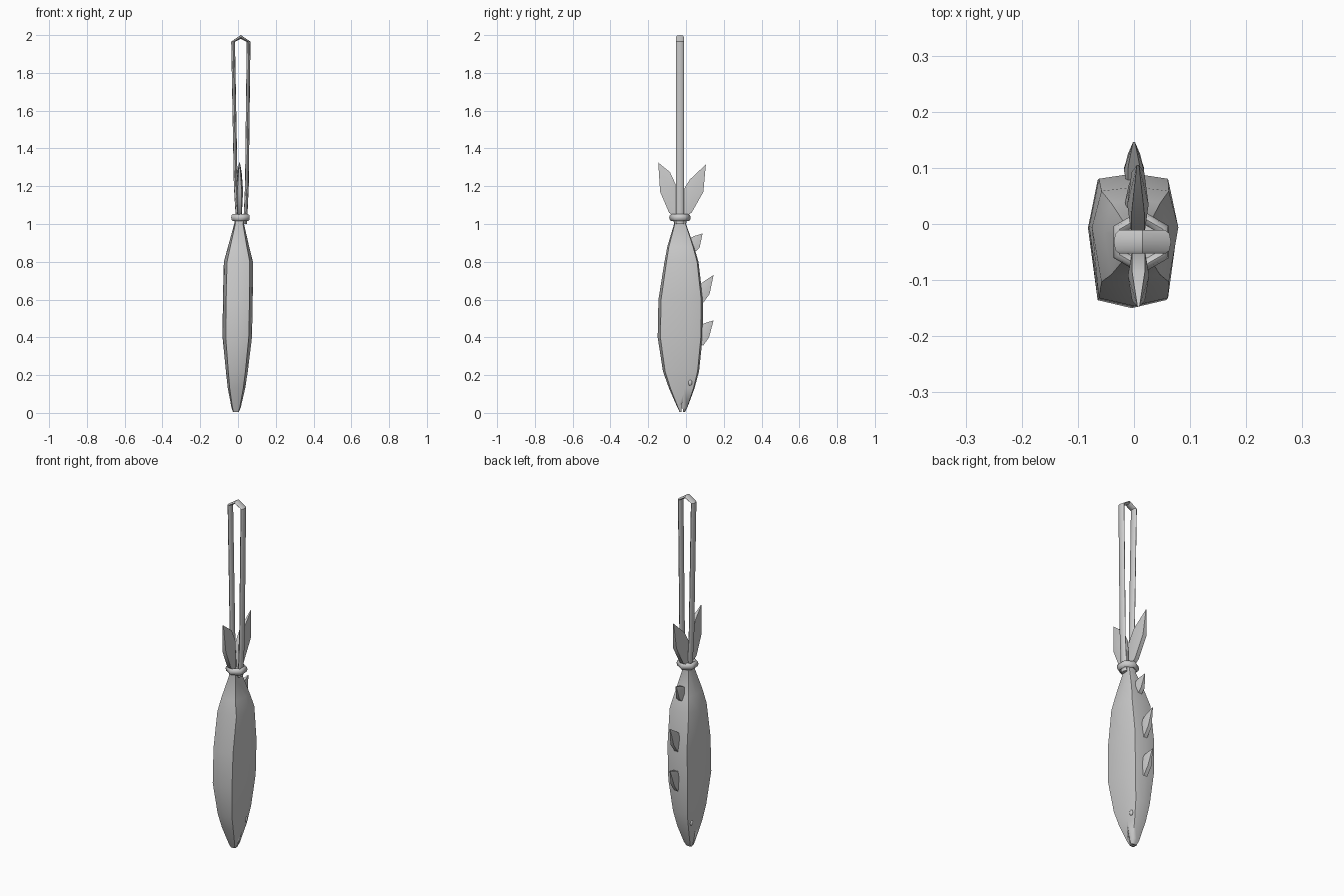
import bpy, bmesh, math
from mathutils import Vector

if "Cube" in bpy.data.objects:
    bpy.data.objects.remove(bpy.data.objects["Cube"])

grey = bpy.data.materials.new("plain grey")
grey.use_nodes = True
grey.diffuse_color = (0.6, 0.6, 0.6, 1)
grey.node_tree.nodes["Principled BSDF"].inputs["Base Color"].default_value = (0.6, 0.6, 0.6, 1)


def finish(name, bm, angle=60):
    bmesh.ops.recalc_face_normals(bm, faces=bm.faces[:])
    mesh = bpy.data.meshes.new(name)
    bm.to_mesh(mesh)
    bm.free()
    mesh.materials.append(grey)
    ob = bpy.data.objects.new(name, mesh)
    bpy.context.collection.objects.link(ob)
    bpy.ops.object.select_all(action='DESELECT')
    ob.select_set(True)
    bpy.context.view_layer.objects.active = ob
    bpy.ops.object.shade_smooth_by_angle(angle=math.radians(angle))
    return ob


def loft(name, rings, closed=False, angle=60):
    """Skin a list of equal-length point rings, capping open ends."""
    bm = bmesh.new()
    loops = [[bm.verts.new(p) for p in ring] for ring in rings]
    n = len(loops[0])
    pairs = list(zip(loops, loops[1:]))
    if closed:
        pairs.append((loops[-1], loops[0]))
    for a, b in pairs:
        for i in range(n):
            j = (i + 1) % n
            bm.faces.new((a[i], a[j], b[j], b[i]))
    if not closed:
        bm.faces.new(loops[0])
        bm.faces.new(loops[-1])
    return finish(name, bm, angle)


def fin(name, outline, x, half):
    """Plump leaf-like fin: full-width spine inside a thin outline in the y-z plane."""
    bm = bmesh.new()
    mid = sum((Vector(p) for p in outline), Vector((0, 0))) / len(outline)
    tip = Vector(outline[0])
    rim = []
    for p in outline:
        w = half * (0.1 if Vector(p) == tip else 0.6)
        rim.append([bm.verts.new((x + s * w, *p)) for s in (-1, 1)])
    hubs = [bm.verts.new((x + s * half, *mid)) for s in (-1, 1)]
    for a, b in zip(rim, rim[1:] + rim[:1]):
        bm.faces.new((a[0], b[0], b[1], a[1]))
        for k in (0, 1):
            bm.faces.new((a[k], b[k], hubs[k]))
    return finish(name, bm, 50)


# Fish body: z, centre x, half width, belly y, back y
sections = [(0.005, -0.011, 0.016, -0.034, -0.006), (0.03, -0.01, 0.025, -0.046, 0.008),
            (0.13, -0.008, 0.046, -0.09, 0.045), (0.22, -0.006, 0.058, -0.122, 0.069),
            (0.40, -0.004, 0.078, -0.15, 0.088), (0.60, -0.001, 0.079, -0.146, 0.09),
            (0.80, 0.002, 0.077, -0.114, 0.066), (0.88, 0.003, 0.056, -0.099, 0.043),
            (1.00, 0.006, 0.026, -0.063, 0.0), (1.04, 0.012, 0.03, -0.07, 0.008)]
octagon = [(0, 1), (.78, .9), (1, 0), (.78, -.9), (0, -1), (-.78, -.9), (-1, 0), (-.78, .9)]
rings = []
for z, cx, w, front, back in sections:
    side = front + 0.6 * (back - front)
    rings.append([(cx + w * u, side + (v * (back - side) if v > 0 else v * (side - front)), z)
                  for u, v in octagon])
body = loft("body", rings)

# Mouth: narrow wedge cut into the snout
wedge = [(-0.026, -0.02), (-0.014, -0.02), (-0.02, 0.055)]
cutter = loft("mouth_cutter", [[(x, y, z) for y, z in wedge] for x in (-0.1, 0.1)])
cutter.hide_render = True
cutter.hide_set(True)
cut = body.modifiers.new("mouth", 'BOOLEAN')
cut.operation = 'DIFFERENCE'
cut.solver = 'EXACT'
cut.object = cutter

# Eyes
for side, s in (("left", 1), ("right", -1)):
    bm = bmesh.new()
    bmesh.ops.create_uvsphere(bm, u_segments=10, v_segments=6, radius=1)
    bmesh.ops.scale(bm, vec=(0.008, 0.011, 0.016), verts=bm.verts[:])
    bmesh.ops.translate(bm, vec=(-0.007 + s * 0.043, 0.022, 0.16), verts=bm.verts[:])
    finish(side + "_eye", bm)

# Back fins: tip, leading edge, roots inside the body, trailing edge
fin("lower_back_fin", [(0.146, 0.49), (0.122, 0.40), (0.09, 0.355), (0.07, 0.38),
                       (0.07, 0.46), (0.1, 0.475)], 0, 0.018)
fin("middle_back_fin", [(0.146, 0.73), (0.125, 0.63), (0.085, 0.575), (0.06, 0.60),
                        (0.06, 0.67), (0.1, 0.70)], 0, 0.018)
fin("upper_back_fin", [(0.088, 0.95), (0.072, 0.875), (0.04, 0.845), (0.0, 0.86),
                       (0.0, 0.91), (0.04, 0.935)], 0.002, 0.018)

# Tail lobes
fin("back_tail_lobe", [(0.105, 1.315), (0.092, 1.17), (0.03, 1.06), (-0.02, 1.03),
                       (-0.02, 1.17), (0.02, 1.235)], 0.007, 0.019)
fin("front_tail_lobe", [(-0.147, 1.325), (-0.137, 1.17), (-0.09, 1.06), (-0.045, 1.03),
                        (-0.05, 1.2), (-0.085, 1.275)], 0.008, 0.019)

# Six-sided binding ring around the tail
rings = []
for i in range(6):
    a = math.radians(30 + 60 * i)
    rings.append([(0.013 + math.cos(a) * (0.045 + 0.012 * math.cos(t)),
                   -0.032 + math.sin(a) * (0.045 + 0.012 * math.cos(t)),
                   1.034 + 0.019 * math.sin(t))
                  for t in (k * math.tau / 8 for k in range(8))])
loft("binding_ring", rings, closed=True)

# Hanging loop: flattened cord swept along a hairpin path
path = [Vector(p) for p in [(0.0, 1.0), (-0.012, 1.2), (-0.026, 1.965), (0.015, 1.99),
                            (0.056, 1.965), (0.047, 1.2), (0.038, 1.0)]]
rings = []
for i, p in enumerate(path):
    a, b = path[max(i - 1, 0)], path[min(i + 1, len(path) - 1)]
    d = (b - a).normalized()
    normal = Vector((-d.y, d.x))
    rings.append([(p.x + normal.x * 0.01 * math.cos(t), -0.032 + 0.021 * math.sin(t),
                   p.y + normal.y * 0.01 * math.cos(t))
                  for t in (k * math.tau / 8 for k in range(8))])
loft("hanging_loop", rings, angle=40)
